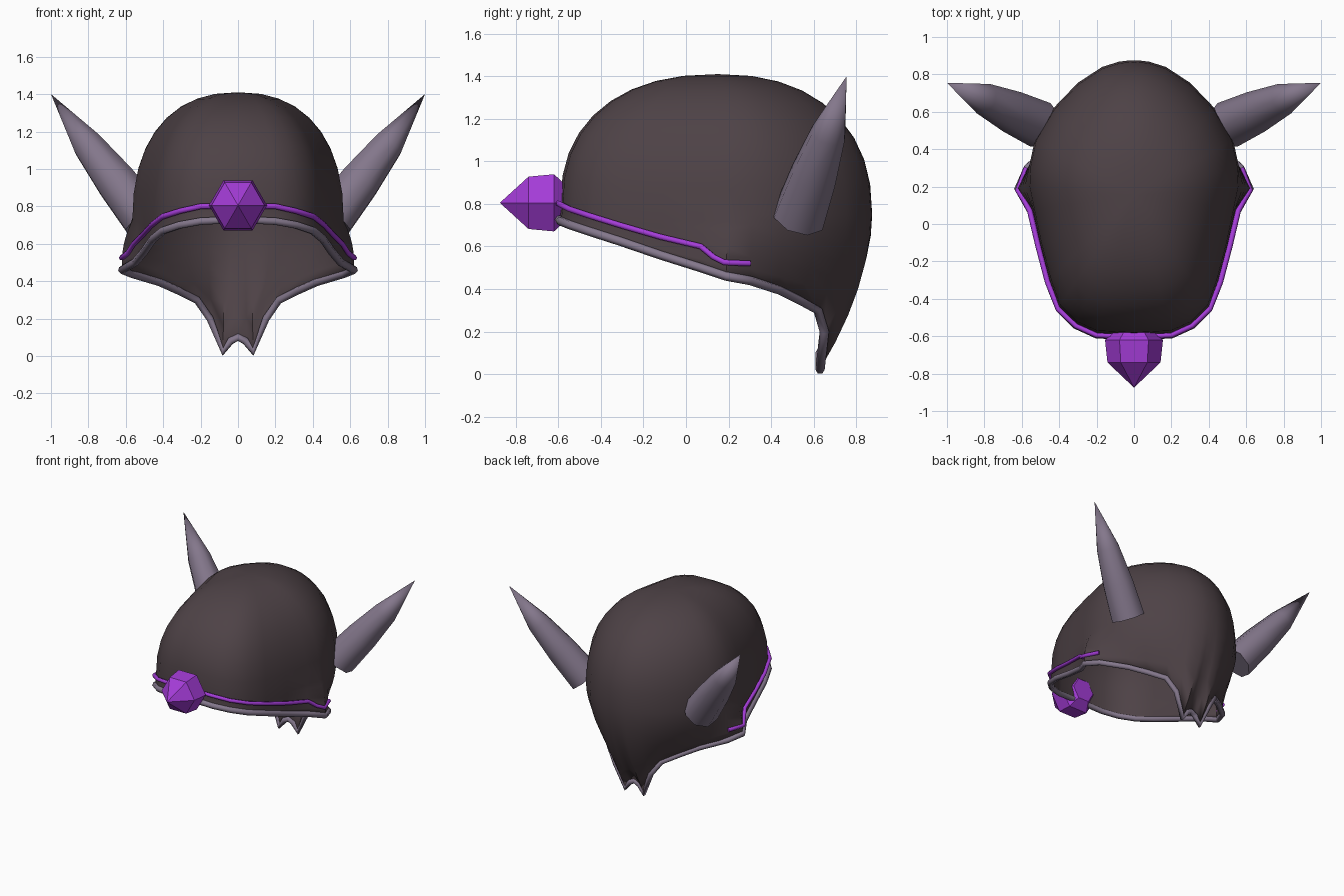
import bpy, bmesh, math
from mathutils import Vector

if "Cube" in bpy.data.objects:
    bpy.data.objects.remove(bpy.data.objects["Cube"])


def material(name, color):
    m = bpy.data.materials.new(name)
    m.diffuse_color = (*color, 1)
    m.use_nodes = True
    m.node_tree.nodes["Principled BSDF"].inputs["Base Color"].default_value = m.diffuse_color
    return m


DARK = material("dark_brown", (0.075, 0.054, 0.061))
HORN = material("grey_mauve", (0.23, 0.185, 0.26))
PURPLE = material("bright_purple", (0.37, 0.045, 0.68))


def add_mesh(name, verts, faces, mat, smooth=None):
    me = bpy.data.meshes.new(name)
    me.from_pydata([tuple(v) for v in verts], [], faces)
    bm = bmesh.new()
    bm.from_mesh(me)
    bmesh.ops.remove_doubles(bm, verts=bm.verts, dist=1e-5)
    bm.to_mesh(me)
    bm.free()
    me.materials.append(mat)
    ob = bpy.data.objects.new(name, me)
    bpy.context.collection.objects.link(ob)
    if smooth:
        bpy.ops.object.select_all(action='DESELECT')
        ob.select_set(True)
        bpy.context.view_layer.objects.active = ob
        bpy.ops.object.shade_smooth_by_angle(angle=math.radians(smooth))
    return ob


def add_tube(name, pts, radius, mat, closed):
    cu = bpy.data.curves.new(name, 'CURVE')
    cu.dimensions = '3D'
    cu.bevel_depth = radius
    cu.bevel_resolution = 1
    cu.use_fill_caps = not closed
    sp = cu.splines.new('POLY')
    sp.points.add(len(pts) - 1)
    for p, co in zip(sp.points, pts):
        p.co = (*co, 1)
    sp.use_cyclic_u = closed
    sp.use_smooth = True
    cu.materials.append(mat)
    ob = bpy.data.objects.new(name, cu)
    bpy.context.collection.objects.link(ob)
    return ob


def flip(p):
    return Vector((-p[0], p[1], p[2]))


# Half outline from front centre to back centre: rim point, widest point
half = [
    ((0, -.60, .73), (0, -.59, .80)),
    ((.20, -.59, .72), (.20, -.58, .79)),
    ((.31, -.54, .70), (.31, -.53, .77)),
    ((.40, -.45, .67), (.40, -.44, .75)),
    ((.455, -.31, .625), (.45, -.30, .73)),
    ((.50, -.12, .56), (.50, -.11, .72)),
    ((.55, .07, .50), (.54, .08, .72)),
    ((.62, .19, .46), (.565, .20, .72)),
    ((.57, .30, .44), (.56, .31, .75)),
    ((.42, .44, .395), (.53, .45, .75)),
    ((.32, .53, .35), (.43, .62, .75)),
    ((.22, .62, .30), (.30, .755, .75)),
    ((.15, .65, .20), (.17, .84, .75)),
    ((.08, .63, .022), (.08, .868, .75)),
    ((.04, .63, .08), (.04, .873, .75)),
    ((0, .63, .10), (0, .875, .75)),
]
EAR = 7
APEX = Vector((0, .15, 1.41))
UP, LOW = 9, 6


def column(i):
    """Dome arc from the crown to the widest point, then a curl in to the rim."""
    r, e = Vector(half[i][0]), Vector(half[i][1])
    pts = []
    for k in range(UP + 1):
        a = math.pi / 2 * k / UP
        s, c = math.sin(a) ** .87, max(math.cos(a), 0) ** .87
        pts.append(Vector((e.x * s, APEX.y + (e.y - APEX.y) * s,
                           e.z + (APEX.z - e.z) * c)))
    ctrl = Vector((e.x, e.y, e.z + (r.z - e.z) * .46))
    if i == EAR:
        ctrl = Vector((r.x + .01, r.y, .60))
    for k in range(1, LOW + 1):
        t = k / LOW
        pts.append(e * (1 - t) ** 2 + ctrl * 2 * t * (1 - t) + r * t * t)
    return pts


# Helmet shell
cols = [column(i) for i in range(len(half))]
cols += [[flip(p) for p in c] for c in cols[-2:0:-1]]
n, rows = len(cols), len(cols[0])
faces = []
for i in range(n):
    a, b = i * rows, (i + 1) % n * rows
    faces.append((a, a + 1, b + 1))
    faces += [(a + j, a + j + 1, b + j + 1, b + j) for j in range(1, rows - 1)]
shell = add_mesh("helmet_shell", [p for c in cols for p in c], faces, DARK, 50)
solid = shell.modifiers.new("thickness", 'SOLIDIFY')
solid.thickness = .015
solid.offset = -1

# Rim trim following the lower edge
add_tube("rim_trim", [c[-1] for c in cols], .022, HORN, True)

# Purple brow band running from ear to ear
band = [(0, -.605, .805), (.20, -.595, .80), (.31, -.545, .775),
        (.405, -.455, .745), (.462, -.31, .70), (.512, -.12, .645),
        (.557, .07, .60), (.59, .13, .55), (.622, .18, .525), (.575, .30, .52)]
add_tube("brow_band", [flip(p) for p in band[:0:-1]] + [Vector(p) for p in band],
         .015, PURPLE, False)


def loft(name, rings, tip, mat, smooth=None):
    """Closed solid through equal rings, ending in a tip."""
    m = len(rings[0])
    verts = [p for r in rings for p in r] + [tip]
    fs = [tuple(range(m))[::-1]]
    for k in range(len(rings) - 1):
        for j in range(m):
            a, b = k * m + j, k * m + (j + 1) % m
            fs.append((a, b, b + m, a + m))
    base = (len(rings) - 1) * m
    fs += [(base + j, base + (j + 1) % m, len(verts) - 1) for j in range(m)]
    return add_mesh(name, verts, fs, mat, smooth)


def ring(centre, axis, radius, sides):
    q = axis.to_track_quat('Z', 'Y')
    return [centre + q @ Vector((radius * math.cos(t), radius * math.sin(t), 0))
            for t in (2 * math.pi * j / sides for j in range(sides))]


# Horns
for side, label in ((1, "right"), (-1, "left")):
    def at(x, y, z):
        return Vector((side * x, y, z))
    base, mid, tip = at(.50, .53, .735), at(.805, .67, 1.13), at(1, .755, 1.40)
    rings = [ring(base, mid - base, .128, 8),
             ring(base.lerp(mid, .5), mid - base, .115, 8),
             ring(mid, tip - base, .086, 8)]
    loft("horn_" + label, rings, tip, HORN, 60)

# Six-sided brow gem pointing forward
gem_axis = Vector((0, -1, 0))
gem_rings = [ring(Vector((0, y, .805)), gem_axis, r, 6)
             for y, r in ((-.56, .09), (-.62, .155), (-.74, .142))]
loft("brow_gem", gem_rings, Vector((0, -.875, .805)), PURPLE)
